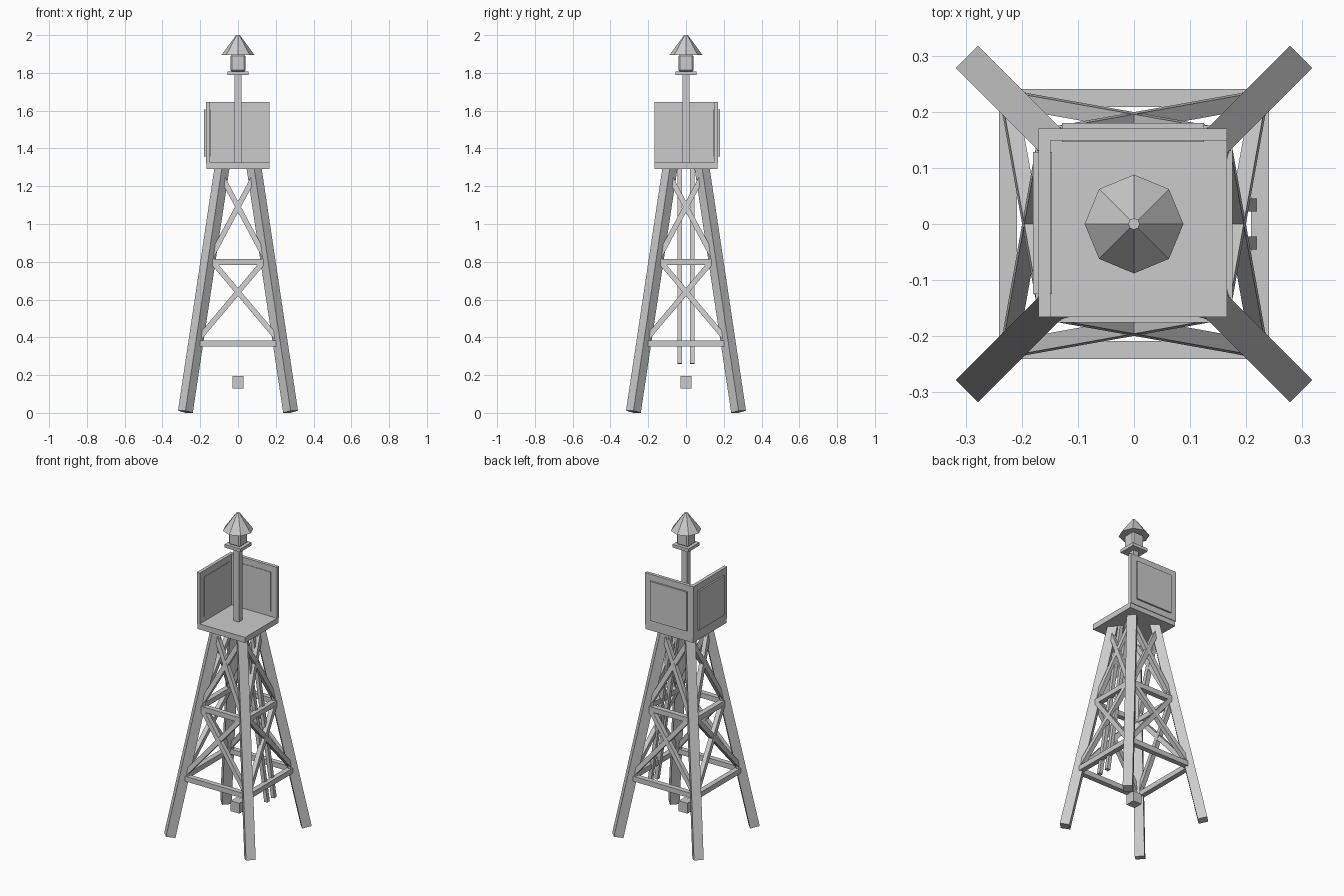
import bpy, bmesh
from math import pi
from mathutils import Vector, Matrix

cube = bpy.data.objects.get("Cube")
if cube:
    bpy.data.objects.remove(cube, do_unlink=True)

grey = bpy.data.materials.new("plain_grey")
grey.use_nodes = True
GREY = (0.6, 0.6, 0.6, 1)
grey.diffuse_color = GREY
grey.node_tree.nodes["Principled BSDF"].inputs["Base Color"].default_value = GREY


def finish(name, bm):
    bmesh.ops.recalc_face_normals(bm, faces=bm.faces)
    mesh = bpy.data.meshes.new(name)
    bm.to_mesh(mesh)
    bm.free()
    mesh.materials.append(grey)
    obj = bpy.data.objects.new(name, mesh)
    bpy.context.collection.objects.link(obj)
    return obj


def box(name, low, high):
    low, high = Vector(low), Vector(high)
    bm = bmesh.new()
    m = Matrix.Translation((low + high) / 2) @ Matrix.Diagonal((*(high - low), 1))
    bmesh.ops.create_cube(bm, size=1, matrix=m)
    return finish(name, bm)


def bar(name, a, b, width, side):
    """Square bar from a to b with one pair of faces turned towards side."""
    a, b = Vector(a), Vector(b)
    z = (b - a).normalized()
    y = z.cross(Vector(side)).normalized()
    x = y.cross(z)
    rot = Matrix((x, y, z)).transposed().to_4x4()
    size = Matrix.Diagonal((width, width, (b - a).length, 1))
    bm = bmesh.new()
    bmesh.ops.create_cube(bm, size=1, matrix=Matrix.Translation((a + b) / 2) @ rot @ size)
    return finish(name, bm)


def spread(z):
    """Distance of the leg axis from the centre planes at height z."""
    return 0.2794 - 0.15 * z


# Splayed legs, cross beams and braces, repeated on the four sides
for i, side in enumerate(("front", "left", "back", "right")):
    turn = Matrix.Rotation(i * pi / 2, 3, "Z")

    def on_side(sign, z):
        return turn @ Vector((sign * spread(z), -spread(z), z))

    outward = turn @ Vector((0, -1, 0))
    bar(side + "_leg", on_side(1, 0.006), on_side(1, 1.3), 0.056,
        turn @ Vector((1, -1, 0)))
    for level, z in (("lower", 0.368), ("upper", 0.8)):
        bar(f"{side}_{level}_beam", on_side(-1, z), on_side(1, z), 0.032, outward)
    for level, z0, z1 in (("lower", 0.375, 0.825), ("upper", 0.79, 1.26)):
        for sign in (-1, 1):
            bar(f"{side}_{level}_brace", on_side(sign, z0), on_side(-sign, z1),
                0.028, outward)

# Pair of sloping rods on the left side
for y in (-0.034, 0.034):
    bar("ladder_rail", (spread(0.26) - 0.015, y, 0.26),
        (spread(1.3) - 0.015, y, 1.3), 0.023, (1, 0, 0))

# Hanging block under the tower
box("hanging_block", (-0.03, -0.03, 0.13), (0.03, 0.03, 0.195))

# Platform with walls on the right and back, each with a raised panel
box("platform", (-0.166, -0.166, 1.29), (0.166, 0.166, 1.325))
box("right_wall", (-0.17, -0.166, 1.32), (-0.149, 0.17, 1.645))
box("back_wall", (-0.17, 0.149, 1.32), (0.166, 0.17, 1.645))
box("right_panel", (-0.18, -0.125, 1.358), (-0.146, 0.128, 1.605))
box("back_panel", (-0.128, 0.146, 1.358), (0.125, 0.18, 1.605))

# Central post with its top plate
box("post", (-0.018, -0.018, 1.32), (0.018, 0.018, 1.8))
box("post_plate", (-0.055, -0.055, 1.788), (0.055, 0.055, 1.808))

# Lantern box with softened corners
lantern = box("lantern", (-0.04, -0.04, 1.806), (0.04, 0.04, 1.897))
bevel = lantern.modifiers.new("corner_bevel", "BEVEL")
bevel.width = 0.008
bevel.segments = 1

# Eight-sided lantern roof
bm = bmesh.new()
bmesh.ops.create_cone(bm, cap_ends=True, segments=8, radius1=0.088, radius2=0.01,
                      depth=0.106, matrix=Matrix.Translation((0, 0, 1.947)))
finish("lantern_roof", bm)
